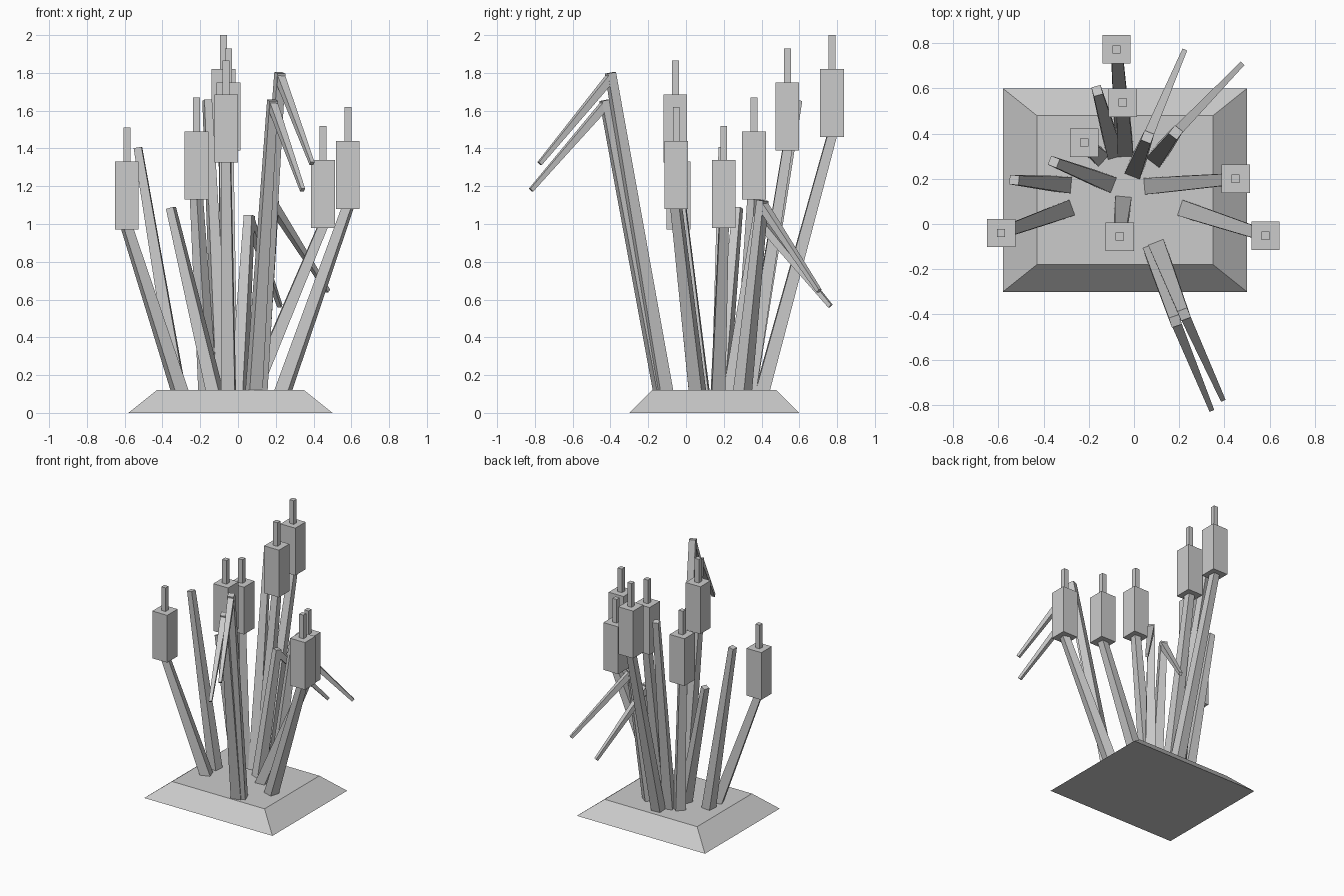
import bpy, bmesh
from mathutils import Vector

if "Cube" in bpy.data.objects:
    bpy.data.objects.remove(bpy.data.objects["Cube"])

grey = bpy.data.materials.new("plain grey")
grey.diffuse_color = (0.6, 0.6, 0.6, 1)
grey.use_nodes = True
grey.node_tree.nodes["Principled BSDF"].inputs["Base Color"].default_value = grey.diffuse_color


def finish(name, bm):
    bmesh.ops.recalc_face_normals(bm, faces=bm.faces)
    me = bpy.data.meshes.new(name)
    bm.to_mesh(me)
    bm.free()
    me.materials.append(grey)
    ob = bpy.data.objects.new(name, me)
    bpy.context.collection.objects.link(ob)


def loft(name, low, high):
    """Closed solid between two rings of four corners."""
    bm = bmesh.new()
    a = [bm.verts.new(p) for p in low]
    b = [bm.verts.new(p) for p in high]
    bm.faces.new(a)
    bm.faces.new(b)
    for i in range(4):
        j = (i + 1) % 4
        bm.faces.new((a[i], a[j], b[j], b[i]))
    finish(name, bm)


def rect(x0, x1, y0, y1, z):
    return [(x0, y0, z), (x1, y0, z), (x1, y1, z), (x0, y1, z)]


def box(name, x, y, z0, z1, w):
    h = w / 2
    loft(name, rect(x - h, x + h, y - h, y + h, z0), rect(x - h, x + h, y - h, y + h, z1))


def taper(name, start, end, w0, w1):
    """Square tapered bar whose sides follow the direction of its lean."""
    s, e = Vector(start), Vector(end)
    d = (e - s).normalized()
    side = d.cross(Vector((0, 0, 1))).normalized()
    up = side.cross(d)
    ring = lambda c, w: [c + (side * i + up * j) * w / 2
                         for i, j in ((-1, -1), (1, -1), (1, 1), (-1, 1))]
    loft(name, ring(s, w0), ring(e, w1))


def stalk(name, foot, top, w1=0.05):
    """Bar rooted inside the base, passing through foot at ground level."""
    f, t = Vector((*foot, 0.12)), Vector(top)
    d = (t - f).normalized()
    taper(name, f - d * 0.05, t, 0.073, w1)


# sloped ground block
loft("base", rect(-0.58, 0.50, -0.30, 0.60, 0), rect(-0.43, 0.35, -0.18, 0.48, 0.12))

# reeds: foot x, foot y, head x, head y, head bottom z
reeds = [
    (-0.05, 0.405, -0.077, 0.773, 1.46),
    (-0.04, 0.335, -0.05, 0.537, 1.39),
    (-0.16, 0.305, -0.22, 0.36, 1.13),
    (-0.31, 0.06, -0.588, -0.04, 0.97),
    (-0.05, 0.085, -0.063, -0.056, 1.325),
    (0.085, 0.17, 0.45, 0.20, 0.98),
    (0.24, 0.06, 0.582, -0.052, 1.08),
]
for fx, fy, x, y, z in reeds:
    stalk("reed_stem", (fx, fy), (x, y, z + 0.01))
    box("reed_head", x, y, z, z + 0.36, 0.125)
    box("reed_spike", x, y, z + 0.36, z + 0.54, 0.036)

# straight leaves: foot, tip
for foot, tip in [((-0.315, 0.175), (-0.53, 0.195, 1.405)),
                  ((-0.125, 0.185), (-0.355, 0.275, 1.085)),
                  ((-0.09, 0.33), (-0.163, 0.59, 1.655))]:
    stalk("straight_leaf", foot, tip, 0.042)

# folded leaves: foot, fold, drooping tip
for foot, fold, tip in [
    ((0.005, 0.245), (0.06, 0.385, 1.045), (0.222, 0.765, 0.565)),
    ((0.105, 0.30), (0.185, 0.405, 1.125), (0.475, 0.705, 0.645)),
    ((0.11, -0.115), (0.222, -0.40, 1.80), (0.392, -0.775, 1.32)),
    ((0.085, -0.13), (0.183, -0.43, 1.655), (0.342, -0.82, 1.18)),
]:
    stalk("folded_leaf_lower", foot, fold, 0.046)
    taper("folded_leaf_tip", Vector(fold) - Vector((0, 0, 0.025)), tip, 0.044, 0.022)
